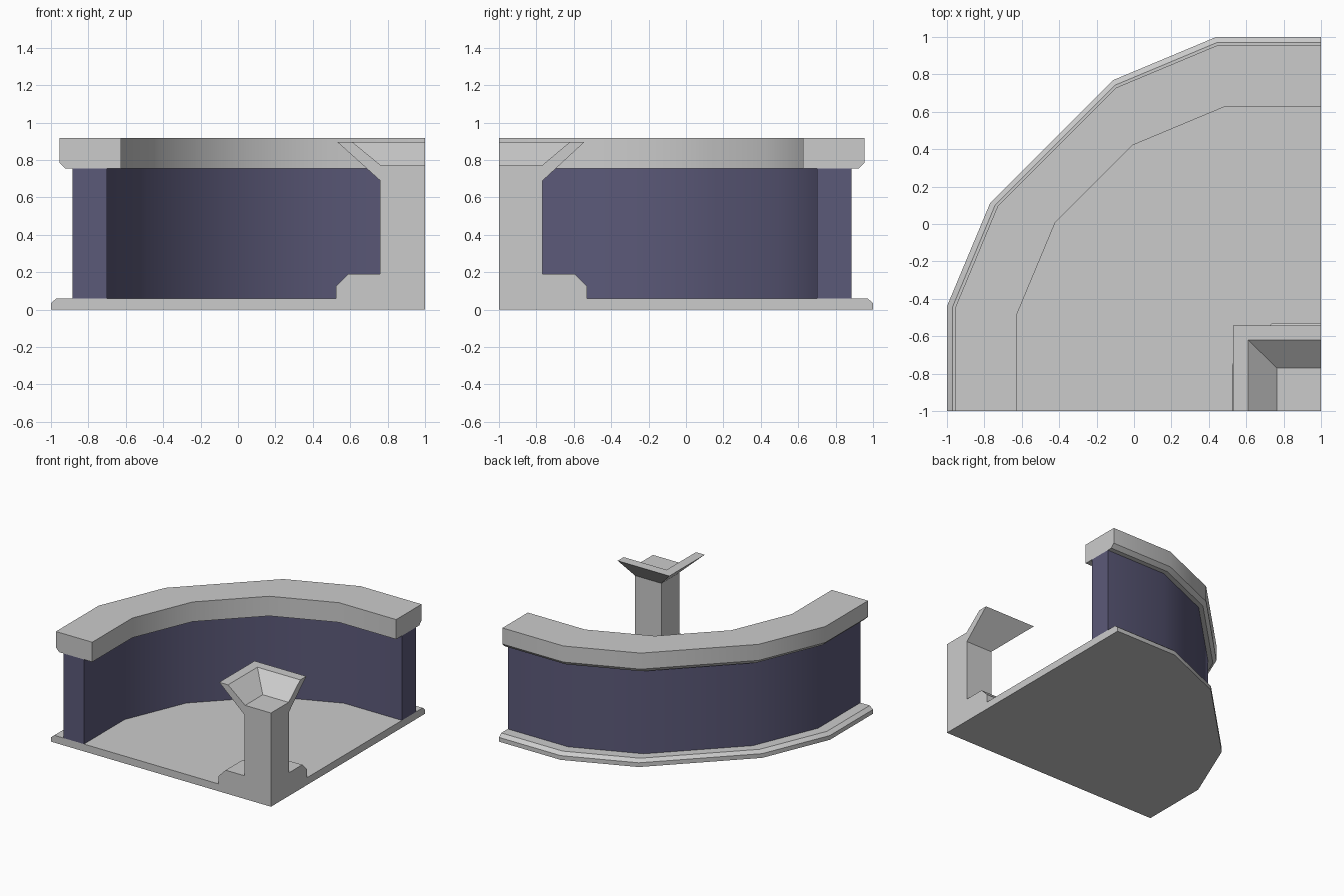
import bpy, bmesh

if "Cube" in bpy.data.objects:
    bpy.data.objects.remove(bpy.data.objects["Cube"])

CORNER = (1.0, -1.0)  # centre of the quarter turn


def ring_plan(r):
    # quarter outline of the basin, mirrored about the diagonal
    d = 2 - r
    half = [(r, 0), (r, 0.56 - 0.107 * d), (1.77 - 0.933 * d, 1.11 - 0.267 * d)]
    return half + [(y, x) for x, y in reversed(half)]


def square_plan(r):
    return [(r, 0), (r, r * 0.975), (0, r * 0.975)]


def octagon_plan(r):
    return [(r, 0), (r, r * 0.52), (r * 0.55, r * 0.985), (0, r * 0.985)]


def sweep(name, profile, plan, material=None):
    """Sweep a closed (radius, z) profile round the corner and cap both cut ends."""
    bm = bmesh.new()
    rows = []
    for r, z in profile:
        pts = plan(r) if r > 0 else [(0, 0)]
        vs = [bm.verts.new((CORNER[0] - x, CORNER[1] + y, z)) for x, y in pts]
        rows.append(vs if r > 0 else vs * len(plan(1)))
    for i, a in enumerate(rows):
        b = rows[(i + 1) % len(rows)]
        for j in range(len(a) - 1):
            quad = list(dict.fromkeys((a[j], a[j + 1], b[j + 1], b[j])))
            if len(quad) > 2:
                bm.faces.new(quad)
    bm.faces.new([row[0] for row in rows])
    bm.faces.new([row[-1] for row in reversed(rows)])
    bmesh.ops.recalc_face_normals(bm, faces=bm.faces)
    mesh = bpy.data.meshes.new(name)
    bm.to_mesh(mesh)
    bm.free()
    ob = bpy.data.objects.new(name, mesh)
    bpy.context.collection.objects.link(ob)
    if material:
        mesh.materials.append(material)
    bpy.ops.object.select_all(action='DESELECT')
    ob.select_set(True)
    bpy.context.view_layer.objects.active = ob
    bpy.ops.object.shade_smooth_by_angle(angle=0.5)
    return ob


slate = bpy.data.materials.new("slate_blue")
slate.diffuse_color = (0.105, 0.1, 0.19, 1)
slate.use_nodes = True
slate.node_tree.nodes["Principled BSDF"].inputs["Base Color"].default_value = slate.diffuse_color

# Floor slab with bevelled outer edge
sweep("floor_slab", [(0, 0), (2, 0), (2, 0.035), (1.97, 0.06), (0, 0.06)], ring_plan)

# Coloured basin wall
sweep("basin_wall", [(1.70, 0.06), (1.885, 0.06), (1.885, 0.755), (1.70, 0.755)],
      ring_plan, slate)

# Rim with chamfered lower outer edge
sweep("rim", [(1.625, 0.755), (1.925, 0.755), (1.955, 0.785), (1.955, 0.917),
              (1.625, 0.917)], ring_plan)

# Stepped foot of the central column
sweep("column_foot", [(0, 0.06), (0.477, 0.06), (0.477, 0.125), (0.412, 0.19), (0, 0.19)],
      octagon_plan)

# Column flaring out to a hollow bowl
sweep("column_bowl", [(0, 0.19), (0.24, 0.19), (0.24, 0.69), (0.47, 0.897),
                      (0.39, 0.897), (0.235, 0.77), (0, 0.77)], square_plan)
